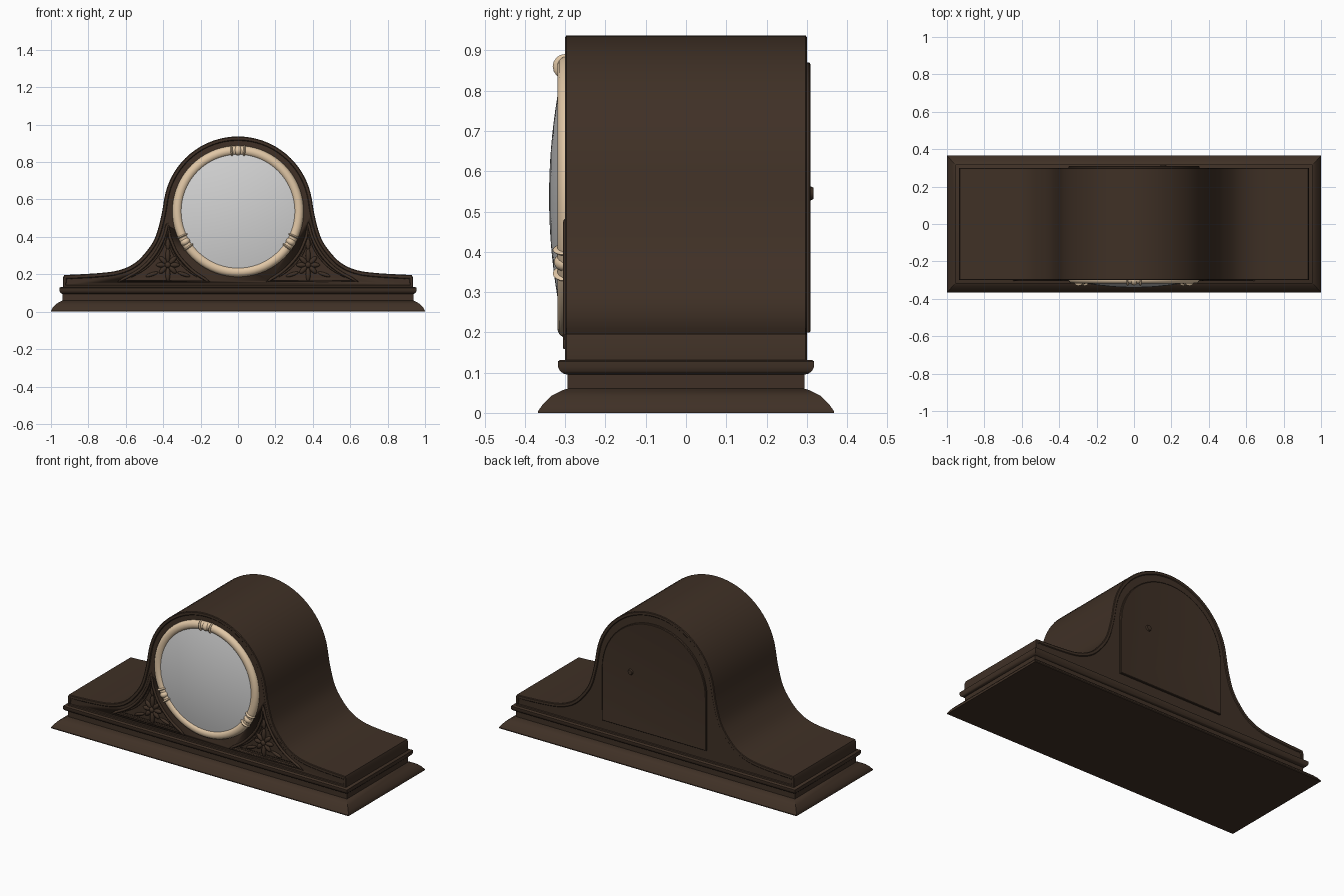
import bpy, bmesh, math
from mathutils import Vector, Matrix

if "Cube" in bpy.data.objects:
    bpy.data.objects.remove(bpy.data.objects["Cube"])


def material(name, rgb):
    m = bpy.data.materials.new(name)
    m.use_nodes = True
    m.diffuse_color = (*rgb, 1)
    m.node_tree.nodes["Principled BSDF"].inputs["Base Color"].default_value = (*rgb, 1)
    return m


WOOD = material("dark wood", (0.05, 0.03, 0.019))
BRASS = material("pale brass", (0.75, 0.57, 0.38))
GLASS = material("grey glass", (0.66, 0.66, 0.66))
DIAL_Z = 0.537


def finish(name, bm, mat, angle=35):
    bmesh.ops.recalc_face_normals(bm, faces=bm.faces[:])
    me = bpy.data.meshes.new(name)
    bm.to_mesh(me)
    bm.free()
    me.materials.append(mat)
    ob = bpy.data.objects.new(name, me)
    bpy.context.collection.objects.link(ob)
    bpy.ops.object.select_all(action="DESELECT")
    ob.select_set(True)
    bpy.context.view_layer.objects.active = ob
    bpy.ops.object.shade_smooth_by_angle(angle=math.radians(angle))
    return ob


def spline(points, steps=5):
    """Smooth open path through 2D points."""
    p = [Vector(q) for q in points]
    p = [2 * p[0] - p[1]] + p + [2 * p[-1] - p[-2]]
    out = []
    for a, b, c, d in zip(p, p[1:], p[2:], p[3:]):
        for i in range(steps):
            t = i / steps
            out.append(0.5 * (2 * b + (c - a) * t + (2 * a - 5 * b + 4 * c - d) * t * t
                              + (3 * b - a - 3 * c + d) * t ** 3))
    return out + [p[-2]]


def prism(outline, y0, y1, inset=0, depth=0):
    """Extrude an x-z outline from y0 to y1, with optional sunk end faces."""
    bm = bmesh.new()
    face = bm.faces.new([bm.verts.new((x, y0, z)) for x, z in outline])
    ext = bmesh.ops.extrude_face_region(bm, geom=[face], use_keep_orig=True)
    moved = [g for g in ext["geom"] if isinstance(g, bmesh.types.BMVert)]
    bmesh.ops.translate(bm, verts=moved, vec=(0, y1 - y0, 0))
    bmesh.ops.recalc_face_normals(bm, faces=bm.faces[:])
    if inset:
        ends = [f for f in bm.faces if abs(f.normal.y) > 0.9]
        for f in ends:
            bmesh.ops.inset_region(bm, faces=[f], thickness=0.004, depth=0.003)
            bmesh.ops.inset_region(bm, faces=[f], thickness=inset, depth=0)
            bmesh.ops.inset_region(bm, faces=[f], thickness=0.004, depth=-depth)
    return bm


def tube(name, path, radius, y, mat):
    """Closed round moulding along an x-z path."""
    cu = bpy.data.curves.new(name, "CURVE")
    cu.dimensions = "3D"
    cu.bevel_depth = radius
    cu.bevel_resolution = 2
    sp = cu.splines.new("POLY")
    sp.points.add(len(path) - 1)
    for pt, (x, z) in zip(sp.points, path):
        pt.co = (x, y, z, 1)
    sp.use_cyclic_u = True
    cu.materials.append(mat)
    ob = bpy.data.objects.new(name, cu)
    bpy.context.collection.objects.link(ob)


def ellipsoid(bm, loc, size, angle=0):
    """Ellipsoid turned about the y axis."""
    m = (Matrix.Translation(loc) @ Matrix.Rotation(angle, 4, "Y")
         @ Matrix.Diagonal((*size, 1)))
    bmesh.ops.create_uvsphere(bm, u_segments=16, v_segments=10, radius=1, matrix=m)


# Plinth: stacked rectangles following the moulding (half x, half y, z)
rings = [(1, .367, 0), (1, .367, .005), (.99, .355, .022), (.972, .335, .042),
         (.945, .305, .057), (.938, .294, .06), (.938, .294, .095), (.945, .303, .097),
         (.952, .313, .104), (.955, .318, .115), (.955, .318, .128), (.95, .313, .131)]
bm = bmesh.new()
prev = None
for hx, hy, z in rings:
    ring = [bm.verts.new((sx * hx, sy * hy, z))
            for sx, sy in ((-1, -1), (1, -1), (1, 1), (-1, 1))]
    if prev:
        for i in range(4):
            j = (i + 1) % 4
            bm.faces.new((prev[i], prev[j], ring[j], ring[i]))
    else:
        bm.faces.new(ring)
    prev = ring
bm.faces.new(prev)
finish("plinth", bm, WOOD)

# Case: round arch flowing into low shoulders
arch = [(0.4 * math.sin(math.radians(a)), DIAL_Z + 0.4 * math.cos(math.radians(a)))
        for a in range(0, 81, 5)]
flank = spline([arch[-1], (.413, .5), (.446, .39), (.5, .31), (.56, .255),
                (.64, .221), (.75, .206), (.93, .196)])
half = arch + [tuple(v) for v in flank[1:]] + [(.936, .18), (.936, .128)]
outline = half + [(-x, z) for x, z in reversed(half[1:])]
case = finish("case", prism(outline, -.297, .297, .014, .004), WOOD)

# Corner panels: sunk triangle, double frame and leaf carving on each side
outer = spline([(.375, .475), (.4, .39), (.45, .3), (.525, .225), (.64, .16)], 4)
inner = spline([(.155, .16), (.25, .225), (.325, .31), (.365, .4)], 4)
panel = [tuple(v) for v in outer + inner]
mid = (.385, .25)
for side, label in ((1, "left"), (-1, "right")):
    def placed(scale):
        return [(side * (mid[0] + (x - mid[0]) * scale), mid[1] + (z - mid[1]) * scale)
                for x, z in panel]

    cutter = finish(label + "_panel_cutter", prism(placed(.93), -.35, -.284), WOOD)
    cutter.hide_render = True
    mod = case.modifiers.new("panel", "BOOLEAN")
    mod.operation, mod.object, mod.solver = "DIFFERENCE", cutter, "EXACT"
    bpy.context.view_layer.objects.active = case
    bpy.ops.object.modifier_apply(modifier=mod.name)
    bpy.data.objects.remove(cutter)

    tube(label + "_panel_frame", placed(1), .008, -.297, WOOD)
    tube(label + "_panel_inner_frame", placed(.8), .005, -.286, WOOD)
    bm = bmesh.new()
    cx, cz = side * .375, .25
    for k in range(8):
        a = k * math.pi / 4
        reach = .05 if k % 4 == 0 else .036
        ellipsoid(bm, (cx + reach * math.sin(a), -.287, cz + reach * math.cos(a)),
                  (.013, .012, reach * .75), a)
    ellipsoid(bm, (cx, -.291, cz), (.016, .014, .016))
    ellipsoid(bm, (cx, -.287, cz + .11), (.012, .009, .03))
    for s in (-1, 1):
        ellipsoid(bm, (cx + s * .085, -.287, cz - .05), (.01, .009, .035), s * 1.9)
    finish(label + "_leaf_carving", bm, WOOD)

# Bezel: round ring, lathed about the dial axis
bm = bmesh.new()
section = [bm.verts.new((.325 + .026 * math.cos(t), -.296 + .024 * math.sin(t), 0))
           for t in (i * math.tau / 14 for i in range(14))]
edges = [bm.edges.new((section[i - 1], section[i])) for i in range(14)]
bmesh.ops.spin(bm, geom=section + edges, cent=(0, 0, 0), axis=(0, 1, 0),
               angle=math.tau, steps=72, use_merge=True)
bmesh.ops.remove_doubles(bm, verts=bm.verts[:], dist=1e-4)
bmesh.ops.translate(bm, verts=bm.verts[:], vec=(0, 0, DIAL_Z))
finish("bezel", bm, BRASS, 60)

# Bezel knots: a bead between two bands, at three places
bm = bmesh.new()
for deg in (90, 210, 330):
    for off, long, thick in ((0, .022, .028), (-6, .008, .031), (6, .008, .031)):
        a = math.radians(deg + off)
        ellipsoid(bm, (.325 * math.cos(a), -.3, DIAL_Z + .325 * math.sin(a)),
                  (thick, thick, long), -a)
finish("bezel_knots", bm, BRASS, 60)

# Glass: shallow dome
bm = bmesh.new()
profile = [bm.verts.new((.31 * i / 10, -.34 + .032 * (i / 10) ** 2, 0)) for i in range(11)]
edges = [bm.edges.new(pair) for pair in zip(profile, profile[1:])]
bmesh.ops.spin(bm, geom=profile + edges, cent=(0, 0, 0), axis=(0, 1, 0),
               angle=math.tau, steps=72, use_merge=True)
bmesh.ops.remove_doubles(bm, verts=bm.verts[:], dist=1e-4)
bmesh.ops.translate(bm, verts=bm.verts[:], vec=(0, 0, DIAL_Z))
glass = finish("dial_glass", bm, GLASS, 60)
if glass.data.polygons[0].normal.y > 0:
    glass.data.flip_normals()

# Back door with arched top, and its small knob
door = [(.35 * math.cos(t), .52 + .35 * math.sin(t))
        for t in (i * math.pi / 32 for i in range(33))] + [(-.35, .2), (.35, .2)]
finish("back_door", prism(door, .28, .306, .001, .0005), WOOD)
bm = bmesh.new()
bmesh.ops.create_cone(bm, cap_ends=True, segments=16, radius1=.02, radius2=.014, depth=.012,
                      matrix=Matrix.Translation((.157, .31, .545))
                      @ Matrix.Rotation(-math.pi / 2, 4, "X"))
finish("door_knob", bm, WOOD)
